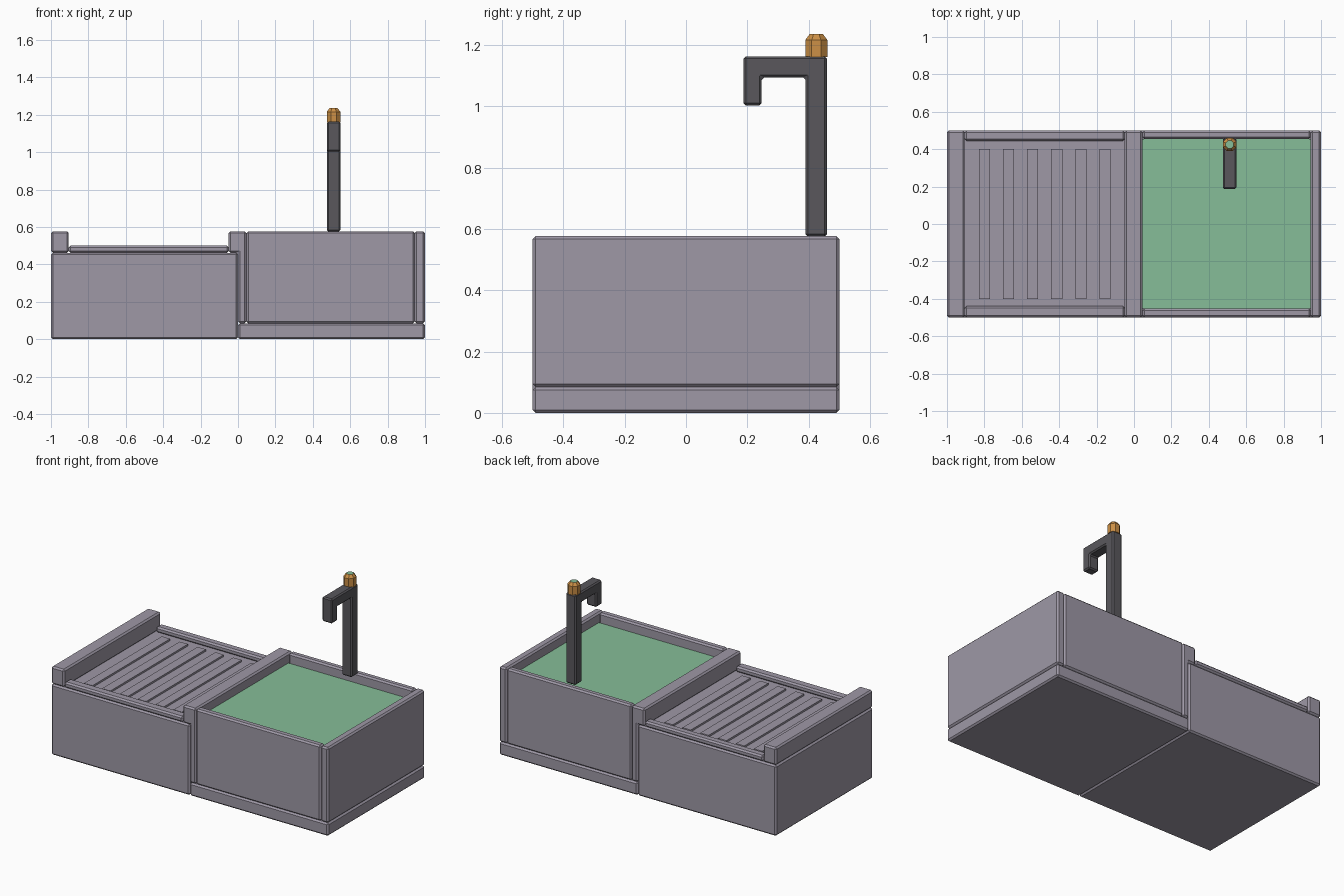
import bpy, bmesh, math
from mathutils import Vector

if "Cube" in bpy.data.objects:
    bpy.data.objects.remove(bpy.data.objects["Cube"])


def material(name, rgb):
    m = bpy.data.materials.new(name)
    m.diffuse_color = (*rgb, 1)
    m.use_nodes = True
    m.node_tree.nodes["Principled BSDF"].inputs["Base Color"].default_value = m.diffuse_color
    return m


STONE = material("mauve stone", (0.342, 0.314, 0.381))
WATER = material("green water", (0.238, 0.515, 0.314))
METAL = material("dark metal", (0.100, 0.097, 0.108))
COPPER = material("copper", (0.604, 0.279, 0.061))


def finish(name, bm, mat):
    bmesh.ops.recalc_face_normals(bm, faces=bm.faces)
    me = bpy.data.meshes.new(name)
    bm.to_mesh(me)
    bm.free()
    me.materials.append(mat)
    ob = bpy.data.objects.new(name, me)
    bpy.context.collection.objects.link(ob)
    return ob


def chamfer(ob, width):
    mod = ob.modifiers.new("chamfer", 'BEVEL')
    mod.width = width
    mod.segments = 1
    mod.limit_method = 'ANGLE'


def prism(name, profile, axis, lo, hi, mat, bevel=0.01):
    """Extrude a 2D profile along x (axis 0, profile yz) or y (axis 1, profile xz)."""
    bm = bmesh.new()
    place = (lambda a, b: (lo, a, b)) if axis == 0 else (lambda a, b: (a, lo, b))
    face = bm.faces.new([bm.verts.new(place(a, b)) for a, b in profile])
    new = bmesh.ops.extrude_face_region(bm, geom=[face])["geom"]
    shift = Vector((0, 0, 0))
    shift[axis] = hi - lo
    bmesh.ops.translate(bm, vec=shift,
                        verts=[v for v in new if isinstance(v, bmesh.types.BMVert)])
    ob = finish(name, bm, mat)
    if bevel:
        chamfer(ob, bevel)
    return ob


def box(name, x, y, z, mat, bevel=0.01):
    rect = [(x[0], z[0]), (x[1], z[0]), (x[1], z[1]), (x[0], z[1])]
    return prism(name, rect, 1, y[0], y[1], mat, bevel)


TOP = 0.577
DEPTH = (-0.5, 0.5)

# Draining side: solid block, end rail, front and back lips, raised ribs
box("drainer_block", (-1, 0), DEPTH, (0, 0.462), STONE)
box("drainer_end_rail", (-1, -0.905), DEPTH, (0.462, TOP), STONE)
box("drainer_front_lip", (-0.905, -0.05), (-0.5, -0.438), (0.462, 0.5), STONE)
box("drainer_back_lip", (-0.905, -0.05), (0.445, 0.5), (0.462, 0.5), STONE)
for i in range(6):
    cx = -0.80 + i * 0.129
    box(f"drainer_rib_{i + 1}", (cx - 0.03, cx + 0.03), (-0.4, 0.4),
        (0.455, 0.474), STONE, 0)

# Basin side: floor slab, L-shaped divider, outer wall, front and back walls
box("basin_floor", (0, 1), DEPTH, (0, 0.085), STONE)
prism("divider_wall", [(0, 0.085), (0.045, 0.085), (0.045, TOP), (-0.05, TOP),
                       (-0.05, 0.462), (0, 0.462)], 1, *DEPTH, STONE)
box("basin_side_wall", (0.945, 1), DEPTH, (0.085, TOP), STONE)
box("basin_front_wall", (0.045, 0.945), (-0.5, -0.452), (0.085, TOP), STONE)
box("basin_back_wall", (0.045, 0.945), (0.455, 0.5), (0.085, TOP), STONE)
box("water", (0.045, 0.945), (-0.452, 0.455), (0.505, 0.513), WATER, 0)

# Faucet: post, arm and spout as one bent profile
prism("faucet", [(0.39, 0.575), (0.46, 0.575), (0.46, 1.163), (0.187, 1.163),
                 (0.187, 1.003), (0.247, 1.003), (0.247, 1.094), (0.39, 1.094)],
      0, 0.475, 0.547, METAL, 0.008)

# Eight-sided knob with a sloped shoulder and a green cap
bm = bmesh.new()
k = 1 / math.cos(math.pi / 8)
rings = [[bm.verts.new((0.511 + r * k * math.cos((i + 0.5) * math.pi / 4),
                        0.425 + r * k * math.sin((i + 0.5) * math.pi / 4), z))
          for i in range(8)]
         for r, z in ((0.036, 1.16), (0.036, 1.216), (0.021, 1.236))]
for a, b in zip(rings, rings[1:]):
    for i in range(8):
        j = (i + 1) % 8
        bm.faces.new((a[i], a[j], b[j], b[i]))
bm.faces.new(rings[0])
bm.faces.new(rings[-1]).material_index = 1
knob = finish("faucet_knob", bm, COPPER)
knob.data.materials.append(WATER)
